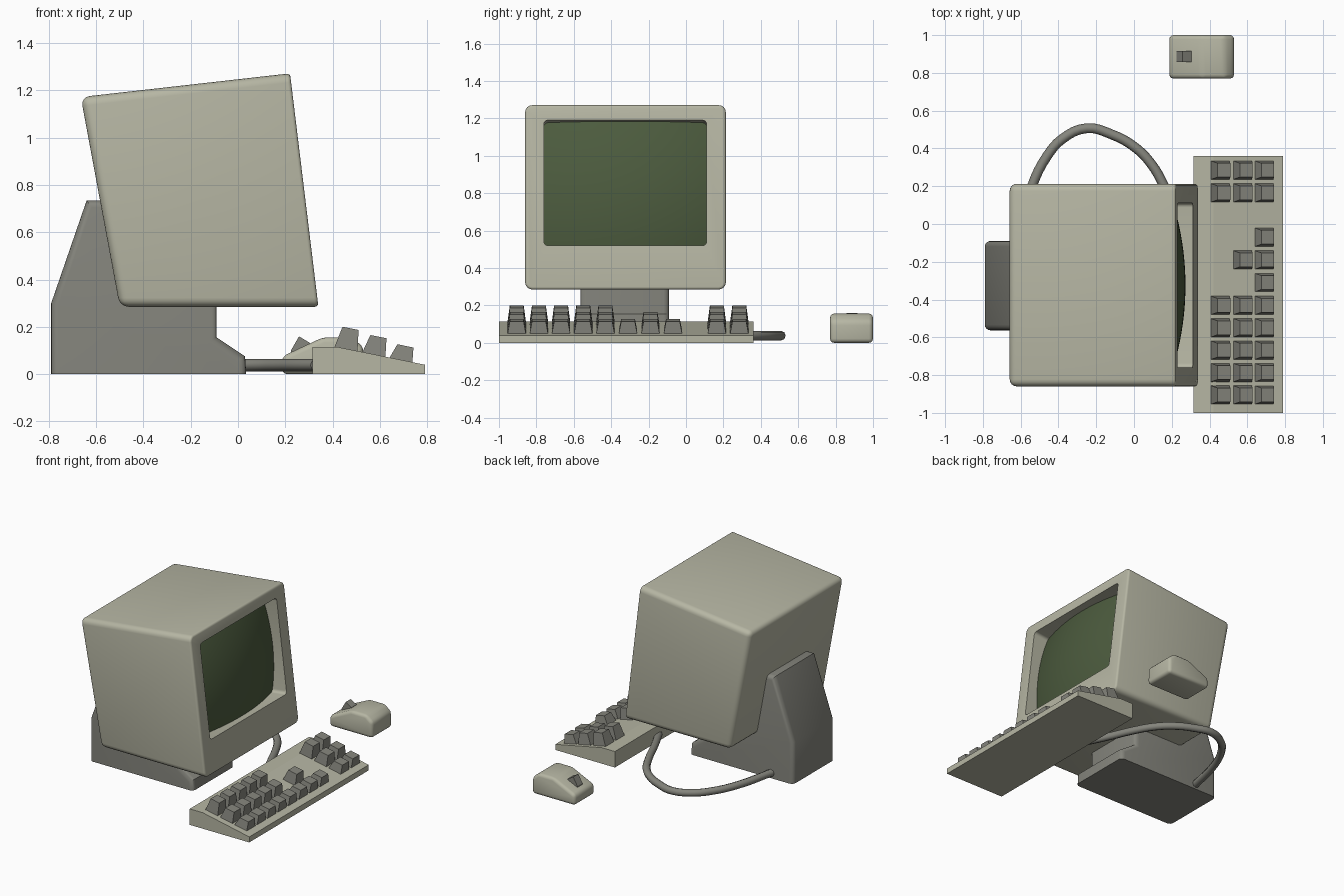
import bpy, bmesh, math
from mathutils import Vector

if "Cube" in bpy.data.objects:
    bpy.data.objects.remove(bpy.data.objects["Cube"])


def material(name, rgb):
    m = bpy.data.materials.new(name)
    m.diffuse_color = (*rgb, 1)
    m.use_nodes = True
    m.node_tree.nodes["Principled BSDF"].inputs["Base Color"].default_value = m.diffuse_color
    return m


BEIGE = material("beige_plastic", (0.47, 0.47, 0.37))
GREY = material("grey_plastic", (0.235, 0.235, 0.205))
GREEN = material("green_glass", (0.072, 0.105, 0.048))


def finish(name, bm, mat, smooth=True):
    bmesh.ops.recalc_face_normals(bm, faces=bm.faces[:])
    me = bpy.data.meshes.new(name)
    bm.to_mesh(me)
    bm.free()
    me.materials.append(mat)
    ob = bpy.data.objects.new(name, me)
    bpy.context.collection.objects.link(ob)
    bpy.ops.object.select_all(action='DESELECT')
    ob.select_set(True)
    bpy.context.view_layer.objects.active = ob
    if smooth:
        bpy.ops.object.shade_smooth_by_angle(angle=math.radians(35))
    return ob


def prism(profile, y0, y1):
    """Extrude an x-z profile along y."""
    bm = bmesh.new()
    f = bm.faces.new([bm.verts.new((x, y0, z)) for x, z in profile])
    r = bmesh.ops.extrude_face_region(bm, geom=[f])
    for v in r["geom"]:
        if isinstance(v, bmesh.types.BMVert):
            v.co.y = y1
    bmesh.ops.recalc_face_normals(bm, faces=bm.faces[:])
    return bm


def bevel(bm, rule, width, segments=4):
    edges = [e for e in bm.edges if rule(e)]
    bmesh.ops.bevel(bm, geom=edges, offset=width, segments=segments,
                    profile=0.5, affect='EDGES')


# Tilted screen plane: centre, up direction and outward normal
UP = Vector((-0.12, 0, 0.98)).normalized()
OUT = Vector((0.98, 0, 0.12)).normalized()
CENTRE = Vector((0.271, -0.325, 0.855))
HALF_W, HALF_H = 0.435, 0.338


def on_screen(u, v, depth):
    return CENTRE + Vector((0, u, 0)) + UP * v - OUT * depth


def is_front(e):
    return any(f.normal.dot(OUT) > 0.999 for f in e.link_faces)


# Monitor case: soft back and sides, tighter front rim
bm = prism([(-0.50, 0.285), (0.34, 0.285), (0.22, 1.272), (-0.665, 1.172)], -0.86, 0.213)
bevel(bm, lambda e: not is_front(e), 0.038)
bm.normal_update()
bevel(bm, is_front, 0.014, 3)
case = finish("monitor_case", bm, BEIGE, False)

# Rounded opening cut into the case front
bm = bmesh.new()
loops = [[bm.verts.new(on_screen(u * HALF_W, v * HALF_H, d))
          for u, v in ((-1, -1), (1, -1), (1, 1), (-1, 1))] for d in (0.16, -0.1)]
for loop in loops:
    bm.faces.new(loop)
for i in range(4):
    j = (i + 1) % 4
    bm.faces.new((loops[0][i], loops[0][j], loops[1][j], loops[1][i]))
bm.normal_update()
bevel(bm, lambda e: abs((e.verts[0].co - e.verts[1].co).normalized().dot(OUT)) > 0.9, 0.022)
cutter = finish("opening_cutter", bm, BEIGE, False)
cutter.hide_render = True
bpy.ops.object.select_all(action='DESELECT')
case.select_set(True)
bpy.context.view_layer.objects.active = case
mod = case.modifiers.new("opening", 'BOOLEAN')
mod.object = cutter
mod.operation = 'DIFFERENCE'
mod.solver = 'EXACT'
bpy.ops.object.modifier_apply(modifier=mod.name)
bpy.data.objects.remove(cutter)
bpy.ops.object.shade_smooth_by_angle(angle=math.radians(35))

# Domed glass screen
bm = bmesh.new()
NU, NV = 24, 18
grid = []
for i in range(NU + 1):
    a = 2 * i / NU - 1
    row = []
    for j in range(NV + 1):
        b = 2 * j / NV - 1
        depth = 0.008 + 0.065 * a * a + 0.045 * b * b
        row.append(bm.verts.new(on_screen(a * HALF_W * 1.003, b * HALF_H * 1.003, depth)))
    grid.append(row)
for i in range(NU):
    for j in range(NV):
        bm.faces.new((grid[i][j], grid[i + 1][j], grid[i + 1][j + 1], grid[i][j + 1]))
screen = finish("screen_glass", bm, GREEN)
if screen.data.polygons[0].normal.x < 0:
    screen.data.flip_normals()

# Stand with tall back support and low front foot
bm = prism([(-0.79, 0), (0.035, 0), (0.03, 0.075), (-0.09, 0.155), (-0.09, 0.45),
            (-0.50, 0.735), (-0.64, 0.735), (-0.79, 0.30)], -0.563, -0.09)


def side_rim(e):
    a, b = (v.co for v in e.verts)
    return abs(a.y - b.y) < 1e-5 and max(a.z, b.z) > 0.001


bevel(bm, side_rim, 0.03)
finish("stand", bm, GREY)

# Keyboard wedge
bm = prism([(0.315, 0), (0.79, 0), (0.79, 0.04), (0.42, 0.115), (0.315, 0.115)], -1.0, 0.36)
finish("keyboard_base", bm, BEIGE, False)


def deck(x):
    return 0.115 - 0.203 * max(0, x - 0.42)


# Tapered keys: three rows, the back rows having gaps
left = [-0.905 + 0.1185 * i for i in range(5)]
right = [0.165, 0.285]
rows = [(0.405, 0.090, left + right),
        (0.523, 0.079, left + [-0.19] + right),
        (0.637, 0.063, left + [-0.31, -0.19, -0.07] + right)]
bm = bmesh.new()
for x0, h, ys in rows:
    for y in ys:
        rings = []
        for xa, xb, half, lift in ((x0, x0 + 0.1, 0.05, -0.008), (x0 + 0.037, x0 + 0.105, 0.037, h)):
            rings.append([bm.verts.new((x, y + s * half, deck(x) + lift))
                          for x, s in ((xa, -1), (xb, -1), (xb, 1), (xa, 1))])
        for ring in rings:
            bm.faces.new(ring)
        for i in range(4):
            j = (i + 1) % 4
            bm.faces.new((rings[0][i], rings[0][j], rings[1][j], rings[1][i]))
finish("keys", bm, GREY, False)

# Mouse body and its button
bm = prism([(0.187, 0), (0.53, 0), (0.53, 0.115), (0.48, 0.156), (0.36, 0.156), (0.187, 0.075)],
           0.77, 1.0)
bevel(bm, lambda e: True, 0.022, 3)
finish("mouse_body", bm, BEIGE)
bm = prism([(0.225, 0.085), (0.304, 0.085), (0.304, 0.132), (0.258, 0.160), (0.225, 0.102)],
           0.858, 0.916)
finish("mouse_button", bm, GREY, False)

# Cable looping from the stand to the keyboard
path = [(-0.62, -0.12), (-0.54, 0.20), (-0.46, 0.36), (-0.38, 0.45), (-0.25, 0.507),
        (-0.12, 0.475), (0, 0.41), (0.09, 0.32), (0.165, 0.19), (0.25, 0.0), (0.33, -0.16)]
cu = bpy.data.curves.new("cable_path", 'CURVE')
cu.dimensions = '3D'
cu.bevel_depth = 0.026
cu.bevel_resolution = 2
cu.resolution_u = 4
cu.use_fill_caps = True
sp = cu.splines.new('BEZIER')
sp.bezier_points.add(len(path) - 1)
for p, (x, y) in zip(sp.bezier_points, path):
    p.co = (x, y, 0.038)
    p.handle_left_type = p.handle_right_type = 'AUTO'
cable = bpy.data.objects.new("cable", cu)
bpy.context.collection.objects.link(cable)
cu.materials.append(GREY)
bpy.ops.object.select_all(action='DESELECT')
cable.select_set(True)
bpy.context.view_layer.objects.active = cable
bpy.ops.object.convert(target='MESH')
bpy.ops.object.shade_smooth_by_angle(angle=math.radians(60))
